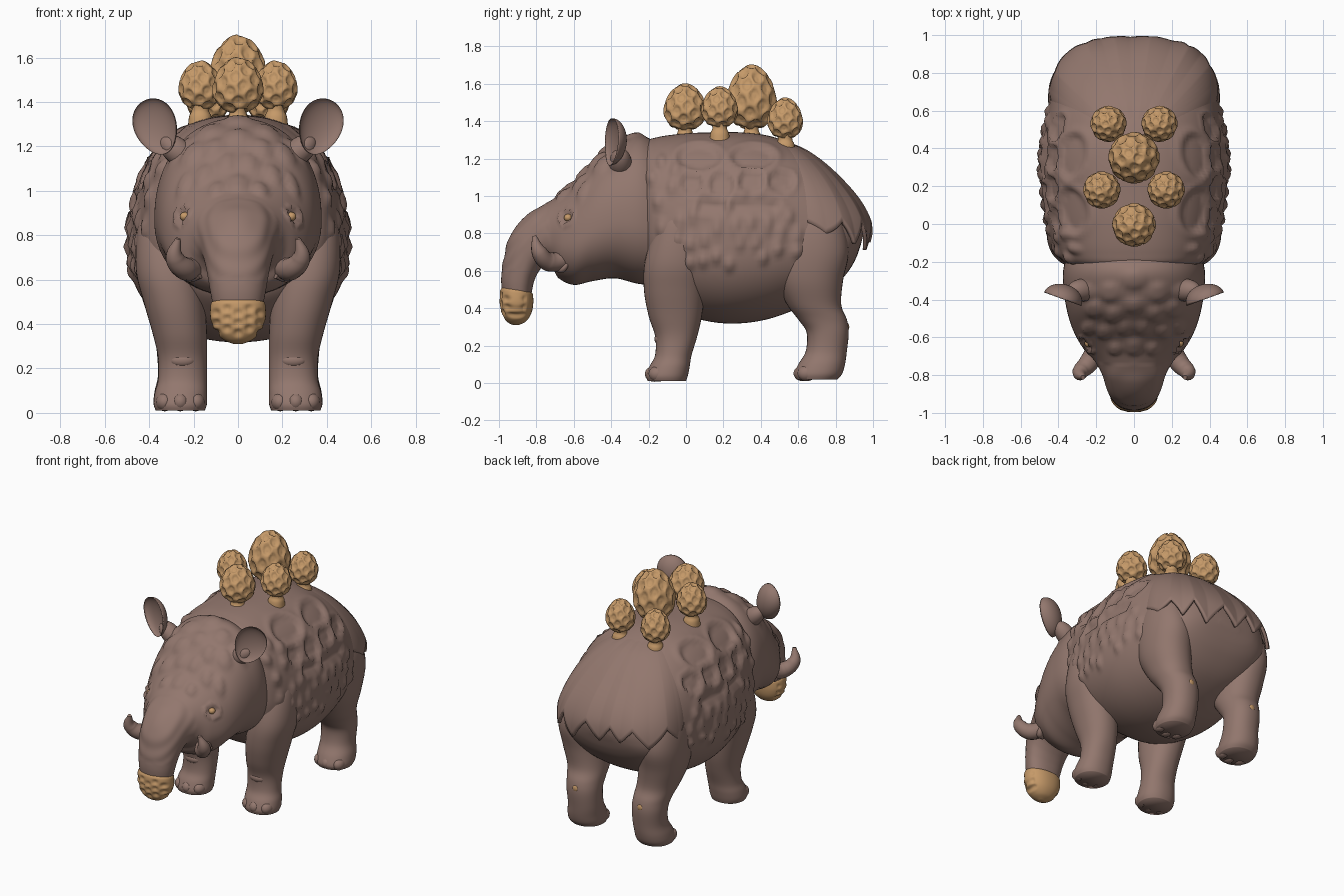
import bpy, bmesh, math, random
from mathutils import Vector, Matrix
from mathutils.bvhtree import BVHTree

if "Cube" in bpy.data.objects:
    bpy.data.objects.remove(bpy.data.objects["Cube"])

random.seed(4)


def material(name, col):
    m = bpy.data.materials.new(name)
    m.diffuse_color = (*col, 1)
    m.use_nodes = True
    m.node_tree.nodes["Principled BSDF"].inputs["Base Color"].default_value = m.diffuse_color
    return m


HIDE = material("brown hide", (0.29, 0.185, 0.155))
TAN = material("tan growth", (0.56, 0.32, 0.14))


def finish(bm, name, mat, mirror=False, offset=None):
    """Turn a bmesh into a smooth object; offset(co, normal) pushes points along normals."""
    bmesh.ops.recalc_face_normals(bm, faces=bm.faces)
    bm.normal_update()
    if offset:
        moves = [(v, v.normal * offset(v.co, v.normal)) for v in bm.verts]
        for v, d in moves:
            v.co += d
    me = bpy.data.meshes.new(name)
    bm.to_mesh(me)
    bm.free()
    ob = bpy.data.objects.new(name, me)
    bpy.context.collection.objects.link(ob)
    me.materials.append(mat)
    for p in me.polygons:
        p.use_smooth = True
    if mirror:
        ob.modifiers.new("mirror", 'MIRROR').use_mirror_merge = False
    return ob


def loft(rings, n=64, sub=6, mid=0.5, top_power=0.92):
    """Rings are (y1, z1, y2, z2, half width, x centre), smoothly interpolated."""
    rings = [tuple(r) + (0,) * (6 - len(r)) for r in rings]
    rows = []
    for i in range(len(rings) - 1):
        p = [rings[min(max(i + k, 0), len(rings) - 1)] for k in (-1, 0, 1, 2)]
        for s in range(sub + (i == len(rings) - 2)):
            t = s / sub
            rows.append([0.5 * (2 * b + (c - a) * t + (2*a - 5*b + 4*c - d) * t**2
                         + (3*b - a - 3*c + d) * t**3) for a, b, c, d in zip(*p)])
    bm = bmesh.new()
    grid = []
    for y1, z1, y2, z2, w, xc in rows:
        top, low = Vector((xc, y1, z1)), Vector((xc, y2, z2))
        c = low.lerp(top, mid)
        row = []
        for k in range(n):
            a = 2 * math.pi * k / n
            power = top_power if math.sin(a) > 0 else 0.92
            ca, sa = [math.copysign(abs(f) ** power, f) for f in (math.cos(a), math.sin(a))]
            axis = (top - c) if sa > 0 else (c - low)
            row.append(bm.verts.new(c + axis * sa + Vector((w * ca, 0, 0))))
        grid.append(row)
    for r0, r1 in zip(grid, grid[1:]):
        for k in range(n):
            bm.faces.new((r0[k], r0[(k+1) % n], r1[(k+1) % n], r1[k]))
    bm.faces.new(grid[0])
    bm.faces.new(grid[-1])
    return bm


def bump(d):
    return (1 - d * d) ** 2 if abs(d) < 1 else 0


def crater(d, depth, rim):
    return -depth * min(1, max(0, (0.95 - d) / 0.18)) + rim * bump((d - 1.05) / 0.25)


def ball(name, centre, radii, mat, mirror=False, rot=Matrix()):
    bm = bmesh.new()
    bmesh.ops.create_uvsphere(bm, u_segments=24, v_segments=14, radius=1)
    bm.transform(Matrix.Translation(centre) @ rot.to_4x4() @ Matrix.Diagonal((*radii, 1)))
    return finish(bm, name, mat, mirror)


def tube(name, pts, radii):
    cu = bpy.data.curves.new(name, 'CURVE')
    cu.dimensions, cu.bevel_depth, cu.bevel_resolution = '3D', 1, 5
    cu.use_fill_caps = True
    sp = cu.splines.new('BEZIER')
    sp.bezier_points.add(len(pts) - 1)
    for b, p, r in zip(sp.bezier_points, pts, radii):
        b.co, b.radius = p, r
        b.handle_left_type = b.handle_right_type = 'AUTO'
    tmp = bpy.data.objects.new(name, cu)
    bpy.context.collection.objects.link(tmp)
    bpy.context.view_layer.update()
    bm = bmesh.new()
    bm.from_mesh(tmp.to_mesh())
    bpy.data.objects.remove(tmp)
    finish(bm, name, HIDE, True)


# Body: barrel with large round hollows and small scales on the flanks
PITS = [(.07, 1.21, .13, .075), (.36, 1.21, .13, .07), (.03, 1.07, .065, .055), (.19, 1.06, .07, .075),
        (.35, 1.08, .075, .07), (.51, 1.08, .08, .06), (.14, .95, .09, .045), (.37, .95, .15, .05)]
SCALES = []
for _ in range(900):
    y, z = random.uniform(-.19, .7), random.uniform(.58, 1.2)
    clear_pits = all(math.hypot((y - a) / (c + .03), (z - b) / (d + .03)) > 1 for a, b, c, d in PITS)
    if clear_pits and (z < .92 or y < -.04) and z > .6 + .1 * max(0, y) and (z < .78 or y < .6) and \
            all(math.hypot(y - a, (z - b) * .8) > .07 for a, b in SCALES):
        SCALES.append((y, z))


def body_relief(co, n):
    if abs(co.x) < .1:
        return 0
    h = sum(crater(math.hypot((co.y - a) / c, (co.z - b) / d), .018, .007) for a, b, c, d in PITS)
    return h + .02 * max([bump(math.hypot((co.y - a) / .043, (co.z - b) / .055)) for a, b in SCALES])


BODY = [(-.24, 1.15, -.22, .62, .25), (-.22, 1.28, -.2, .53, .36), (-.15, 1.315, -.12, .45, .42),
        (0, 1.335, 0, .365, .46), (.15, 1.34, .15, .325, .485), (.3, 1.34, .3, .32, .497),
        (.45, 1.32, .45, .345, .485), (.6, 1.265, .6, .4, .455), (.72, 1.185, .72, .46, .425),
        (.82, 1.085, .8, .52, .385), (.9, .98, .87, .6, .315), (.945, .88, .91, .67, .215), (.95, .8, .935, .74, .08)]
bm = loft(BODY, 120, 10, .42, .86)
bmesh.ops.recalc_face_normals(bm, faces=bm.faces)
tree = BVHTree.FromBMesh(bm)
finish(bm, "body", HIDE, offset=body_relief)

# Rump cape: smooth shell with a ragged hem, blending into the back at its front edge
bm = bmesh.new()
grid, centre = [], Vector((0, .4, .9))
for i in range(197):
    s = i / 98 - 1
    a = math.radians(62) * s
    u = i / 196 * 7
    tooth = 1 - abs((u + .12 * math.sin(u * 2.3)) % 1 - .5) * 2
    hem = -.06 - (.2 + .05 * math.sin(5 * a)) * tooth * (1 - .5 * s ** 4)
    w = 1 - s ** 6
    row = []
    for j in range(33):
        t = j / 32
        e = math.radians(86) * (1 - t) + hem * t
        d = Vector((math.sin(a) * math.cos(e), math.cos(a) * math.cos(e), math.sin(e)))
        hit, nor, _, _ = tree.ray_cast(centre, d)
        row.append(bm.verts.new(hit + d * (-.008 + (.013 * min(1, t * 3) + .042 * t ** 3) * w)))
    grid.append(row)
for r0, r1 in zip(grid, grid[1:]):
    for j in range(32):
        bm.faces.new((r0[j], r1[j], r1[j+1], r0[j+1]))
cape = finish(bm, "rump_cape", HIDE)
sol = cape.modifiers.new("thickness", 'SOLIDIFY')
sol.thickness, sol.offset = .02, -1

# Head and trunk: one bent loft with brow knobs, eye sockets and trunk wrinkles
KNOBS = [(0, -.29, .08), (.13, -.36, .07), (0, -.43, .055), (.11, -.48, .055), (.21, -.45, .06), (.05, -.55, .05),
         (.16, -.57, .05), (0, -.65, .06), (.1, -.66, .045), (.24, -.55, .045), (.26, -.36, .06)]
HEAD = [(-.12, 1.26, -.1, .52, .34), (-.24, 1.325, -.25, .53, .375), (-.35, 1.295, -.38, .56, .37),
        (-.45, 1.235, -.5, .545, .35), (-.55, 1.13, -.6, .525, .315), (-.65, 1.03, -.68, .56, .262),
        (-.74, .965, -.71, .61, .21), (-.84, .91, -.745, .64, .172), (-.93, .81, -.785, .6, .15),
        (-.97, .69, -.81, .55, .135), (-.988, .56, -.82, .51, .122), (-.98, .47, -.83, .46, .108)]
bm = loft(HEAD, 88, 9, .42)
bmesh.ops.recalc_face_normals(bm, faces=bm.faces)
eye, eye_n, _, _ = BVHTree.FromBMesh(bm).ray_cast(Vector((1, -.64, .89)), Vector((-1, 0, 0)))


def head_relief(co, n):
    off = Vector((abs(co.x), co.y, co.z)) - eye
    h = crater(math.hypot(off.x, off.y, off.z * 1.3) / .048, .014, .014)
    if co.z > .85 and n.z > .1:
        for a, b, r in KNOBS:
            h += .015 * min(1, 1.6 * bump(math.hypot(abs(co.x) - a, co.y - b) / r))
    if co.y < -.74 and co.z > .6:
        h += .003 * math.sin((co.z - co.y) * 75) * max(0, -n.y + n.z) * .7
    return h


finish(bm, "head", HIDE, offset=head_relief)
ball("eye", eye - eye_n * .016, (.022, .022, .02), TAN, True)

# Trunk tip: pitted tan cap
TIP = [(x, z) for x in (-.1, -.05, 0, .05, .1) for z in (.36, .405, .45)]


def tip_relief(co, n):
    return 0 if co.y > -.86 else -.013 * sum(bump(math.hypot(co.x - a, co.z - b - .02 * (abs(a) == .05)) / .026)
                                             for a, b in TIP)


finish(loft([(-.984, .51, -.825, .485, .119), (-.994, .49, -.818, .47, .124), (-.997, .43, -.817, .42, .124),
             (-.985, .37, -.828, .37, .105), (-.96, .33, -.855, .33, .066), (-.925, .31, -.895, .31, .02)],
            64, 8), "trunk_tip", TAN, offset=tip_relief)

# Legs: (z, front y, back y, inner x, outer x) from sole to shoulder or hip
FRONT = [(0.01, -.205, 0, .15, .37), (.04, -.212, .01, .14, .38), (.09, -.195, .02, .14, .375),
         (.15, -.165, .03, .14, .36), (.25, -.165, .06, .14, .36), (.36, -.2, .085, .14, .385),
         (.5, -.225, .1, .15, .425), (.65, -.22, .11, .17, .46), (.85, -.16, .08, .2, .45), (.97, -.1, .04, .25, .4)]
REAR = [(.02, .59, .81, .15, .37), (.05, .58, .835, .14, .38), (.1, .6, .85, .14, .375), (.17, .64, .86, .14, .36),
        (.27, .645, .87, .14, .365), (.34, .6, .86, .14, .375), (.42, .54, .83, .14, .4),
        (.55, .48, .84, .15, .44), (.7, .465, .87, .17, .455), (.85, .5, .84, .2, .44), (.98, .55, .78, .25, .39)]
for name, leg, toe_y in (("front", FRONT, -.17), ("rear", REAR, .625)):
    finish(loft([(f, z, b, z, (o - i) / 2, (o + i) / 2) for z, f, b, i, o in leg], 40, 5),
           name + "_leg", HIDE, True)
    for k, x in enumerate((.19, .26, .33)):
        ball(f"{name}_toe_{k}", (x, toe_y + .02 * abs(k - 1), .046 + leg[0][0] * .3),
             (.04, .05, .042), HIDE, True)
ball("heel_spot", (.25, .864, .3), (.02, .009, .02), TAN, True)
ball("front_knee_fold", (.25, -.143, .235), (.055, .026, .03), HIDE, True)

# Tusks and mouth corners
tube("tusk", [(.19, -.64, .66), (.24, -.735, .65), (.285, -.785, .7), (.27, -.812, .785)],
     [.05, .052, .042, .012])
tube("mouth_fold", [(.17, -.7, .62), (.22, -.665, .61), (.24, -.63, .64)], [.015, .022, .01])

# Ears: cupped shells on short roots
bm = bmesh.new()
bmesh.ops.create_uvsphere(bm, u_segments=40, v_segments=28, radius=1)
for v in bm.verts:
    if v.co.y < 0:
        v.co.y *= -.55
    v.co.x *= 1 + .15 * v.co.z
bm.transform(Matrix.Translation((.372, -.4, 1.288)) @ Matrix.Rotation(.35, 4, 'Z')
             @ Matrix.Rotation(.38, 4, 'Y') @ Matrix.Diagonal((.1, .08, .13, 1)))
finish(bm, "ear", HIDE, True)
ball("ear_root", (.27, -.35, 1.175), (.06, .06, .1), HIDE, True, Matrix.Rotation(.85, 3, 'Y'))


# Back growths: pitted eggs on short stems
def egg(name, x, y, r, z0, z1, mirror=False):
    bm = bmesh.new()
    bmesh.ops.create_icosphere(bm, subdivisions=5, radius=1)
    cells = []
    for k in range(46):
        z = 1 - (2 * k + 1) / 46
        a, s = k * 2.39996, math.sqrt(1 - z * z)
        cells.append(Vector((s * math.cos(a), s * math.sin(a), z)))
    for v in bm.verts:
        d = min((v.co - c).length for c in cells)
        v.co *= 1.02 - .12 * min(1, max(0, (.25 - d) / .1))
        taper = 1 - .16 * v.co.z
        v.co.x *= taper
        v.co.y *= taper
    bm.transform(Matrix.Translation((x, y, (z0 + z1) / 2)) @ Matrix.Diagonal((r, r, (z1 - z0) / 2, 1)))
    finish(bm, name, TAN, mirror)
    finish(loft([(y - q, z, y + q, z, q, x) for q, z in
                 ((.056, z0 - .08), (.05, z0 - .03), (.038, z0), (.045, z0 + .05))], 24, 4),
           name + "_stem", TAN, mirror)


egg("centre_growth", 0, .35, .132, 1.355, 1.70)
egg("front_growth", 0, -.005, .112, 1.35, 1.60)
egg("middle_growth", .17, .18, .096, 1.365, 1.585, True)
egg("rear_growth", .135, .53, .093, 1.305, 1.525, True)
